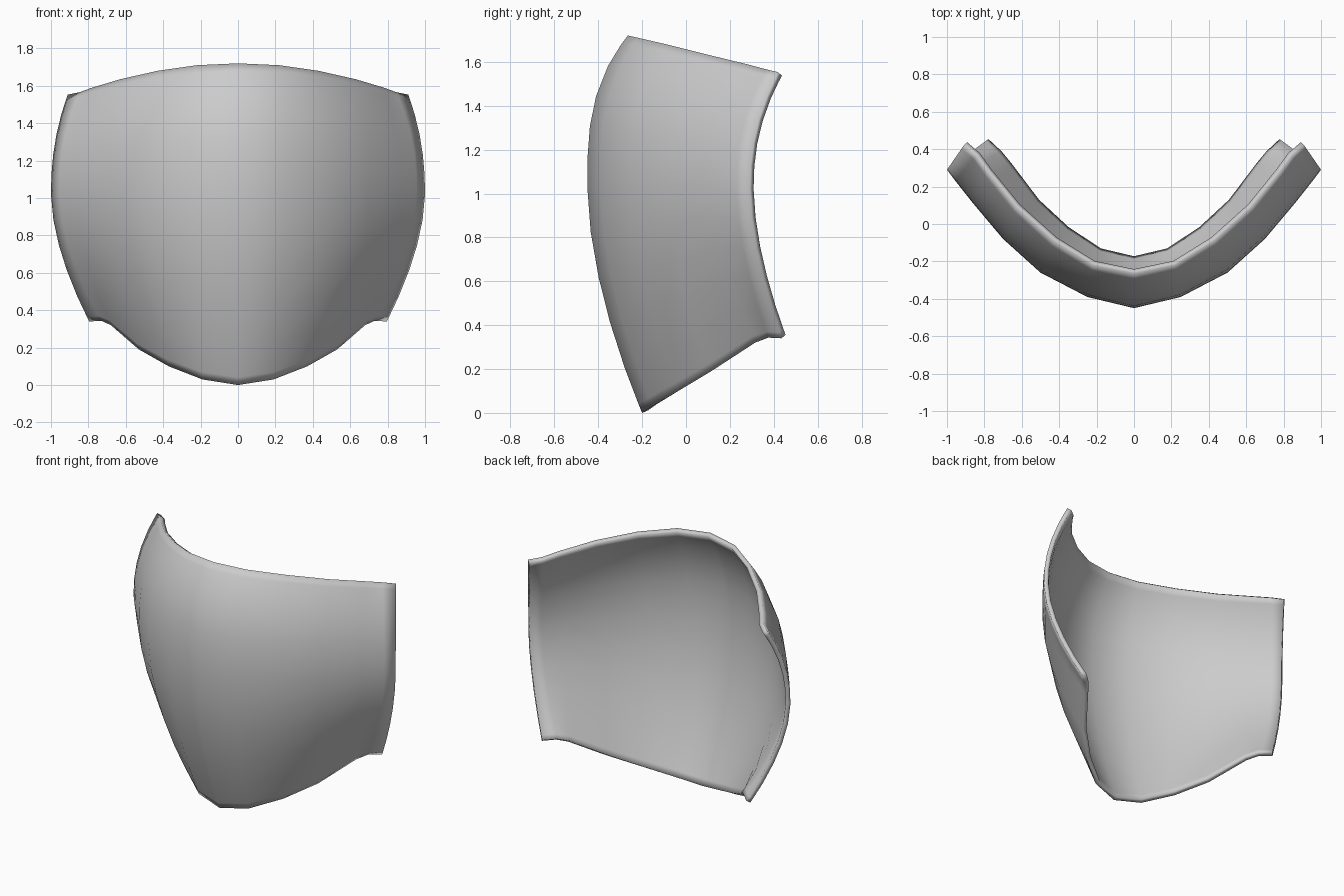
import bpy, bmesh
from mathutils import Vector

if "Cube" in bpy.data.objects:
    bpy.data.objects.remove(bpy.data.objects["Cube"])

# Half outlines of the shell, from the centre line to the side edge
BOTTOM = [(0, -.20, 0), (.19, -.155, .03), (.37, -.035, .10), (.53, .115, .19),
          (.68, .315, .32), (.73, .375, .343), (.795, .435, .34)]
MIDDLE = [(0, -.45, 1.03), (.25, -.39, 1.03), (.50, -.26, 1.03), (.70, -.08, 1.03),
          (.86, .11, 1.03), (.955, .23, 1.02), (1.0, .29, 1.02)]
TOP = [(0, -.265, 1.72), (.22, -.22, 1.71), (.43, -.09, 1.68), (.63, .09, 1.635),
       (.78, .275, 1.59), (.845, .365, 1.566), (.91, .42, 1.553)]
LOWER = [0, .04, .2, .4, .6, .8]
UPPER = [0, .2, .4, .6, .8, .94, 1]


def column(i):
    """Bulging vertical profile through the three outlines."""
    b, m, t = (Vector(o[i]) for o in (BOTTOM, MIDDLE, TOP))
    power = 3.0 - 0.8 * i / 6
    pts = []
    for s in LOWER:
        p = b.lerp(m, 1 - (1 - s) ** 1.72)
        p.z = b.z + (m.z - b.z) * s
        pts.append(p)
    for s in UPPER:
        p = m.lerp(t, s ** power)
        p.z = m.z + (t.z - m.z) * s
        pts.append(p)
    return pts


# Curved face guard, both halves
bm = bmesh.new()
grid = []
for k in range(-6, 7):
    sign = -1 if k < 0 else 1
    grid.append([bm.verts.new((p.x * sign, p.y, p.z)) for p in column(abs(k))])
for a, b in zip(grid, grid[1:]):
    for j in range(len(a) - 1):
        bm.faces.new((a[j], b[j], b[j + 1], a[j + 1])).smooth = True
mesh = bpy.data.meshes.new("face_guard")
bm.to_mesh(mesh)
bm.free()
guard = bpy.data.objects.new("face_guard", mesh)
bpy.context.collection.objects.link(guard)

# Thin wall with softly shaded rim
wall = guard.modifiers.new("wall", 'SOLIDIFY')
wall.thickness = 0.03
wall.offset = -1
